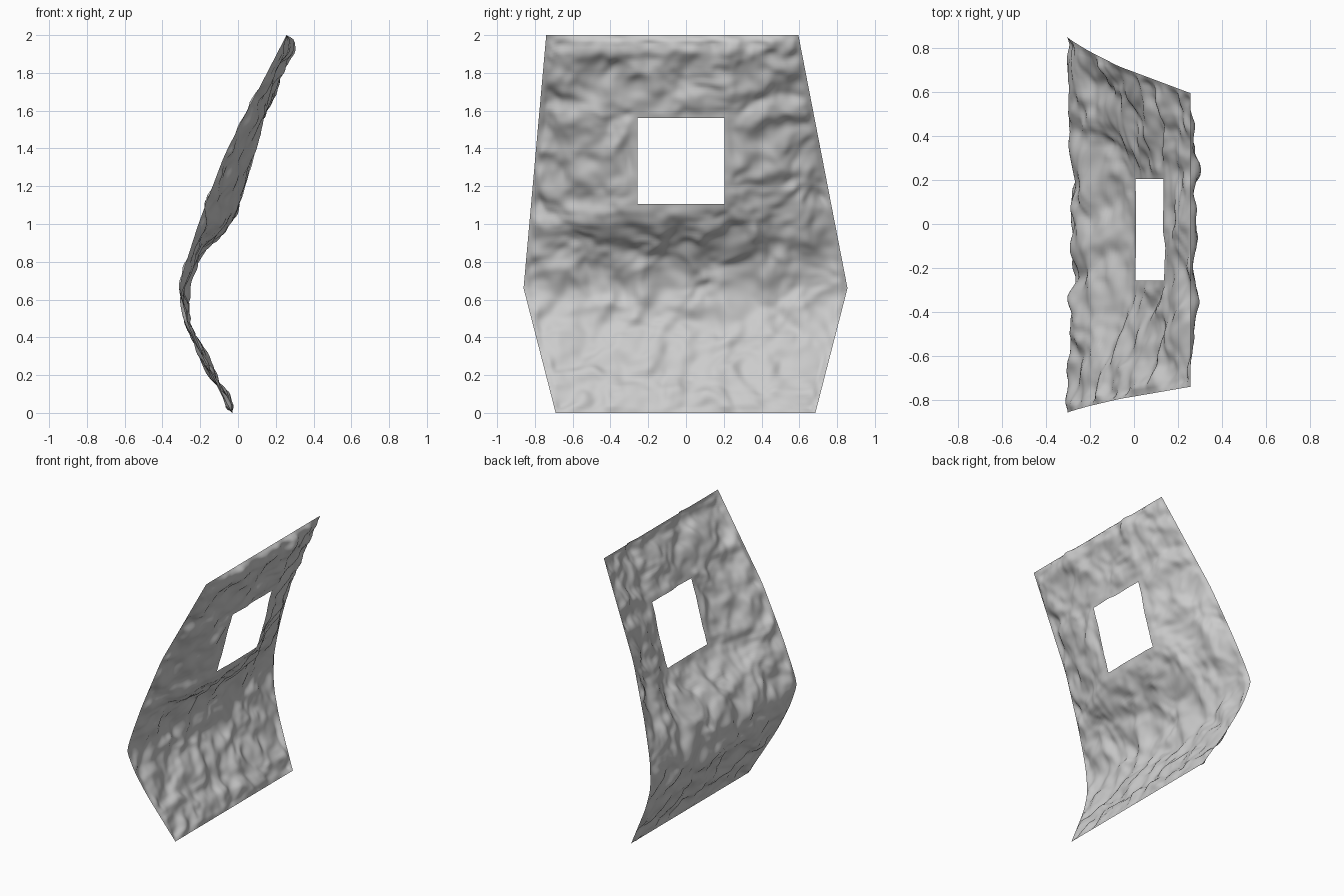
import bpy, bmesh
from mathutils import Vector, noise

if "Cube" in bpy.data.objects:
    bpy.data.objects.remove(bpy.data.objects["Cube"])

# Profiles as (z, value)
FRONT_Y = [(0, -.69), (.66, -.86), (2, -.74)]
BACK_Y = [(0, .685), (.66, .855), (2, .595)]
EDGE_X = [(0, -.03), (.15, -.11), (.33, -.205), (.5, -.275), (.66, -.31), (.78, -.28),
          (1, -.21), (1.37, -.07), (1.6, .05), (2, .257)]
MID_X = [(0, -.03), (.06, -.04), (.165, -.105), (.33, -.205), (.5, -.272), (.66, -.285),
         (.78, -.235), (.91, -.14), (.99, -.045), (1.1, .005), (1.2, .04), (1.37, .085),
         (1.56, .135), (1.8, .22), (1.96, .302), (2, .257)]
HOLE_Y = (-.258, .205)
HOLE_Z = (1.105, 1.56)


def linear(pts, z):
    for (a, p), (b, q) in zip(pts, pts[1:]):
        if z <= b:
            return p + (q - p) * (z - a) / (b - a)
    return pts[-1][1]


def soft(pts, z):
    # average of nearby samples rounds the profile corners
    r = min(.05, z, 2 - z)
    return sum(linear(pts, z + r * k / 3) for k in range(-3, 4)) / 7


def split(stops, counts):
    out = [stops[0]]
    for a, b, n in zip(stops, stops[1:], counts):
        out += [a + (b - a) * (i + 1) / n for i in range(n)]
    return out


def ease(t):
    t = max(0, min(1, t))
    return t * t * (3 - 2 * t)


# Wall sheet: rows follow z, columns line up with the window
rows = split([0, .66, HOLE_Z[0], HOLE_Z[1], 2], [52, 36, 34, 34])
NC = (44, 34, 44)
hole_c = (NC[0], NC[0] + NC[1])
bm = bmesh.new()
grid, info = [], {}
for z in rows:
    y0, y1 = linear(FRONT_Y, z), linear(BACK_Y, z)
    ex, mx = soft(EDGE_X, z), soft(MID_X, z)
    power = 1.15 + .9 * ease((z - 1.1) / .7)   # bulge gets fuller toward the top
    line = []
    for y in split([y0, *HOLE_Y, y1], NC):
        # distance from window band to outer edge, 0 to 1
        t = max((HOLE_Y[0] - y) / (HOLE_Y[0] - y0), (y - HOLE_Y[1]) / (y1 - HOLE_Y[1]), 0)
        v = bm.verts.new((ex + (mx - ex) * (1 - t ** power), y, z))
        info[v] = min(y - y0, y1 - y, z, 2 - z)
        line.append(v)
    grid.append(line)

for j in range(len(rows) - 1):
    in_z = HOLE_Z[0] - 1e-5 < rows[j] < HOLE_Z[1] - 1e-5
    for i in range(sum(NC)):
        if in_z and hole_c[0] <= i < hole_c[1]:
            continue
        bm.faces.new((grid[j][i], grid[j][i + 1], grid[j + 1][i + 1], grid[j + 1][i]))
bmesh.ops.delete(bm, geom=[v for v in bm.verts if not v.link_faces], context='VERTS')
bm.normal_update()

# Rocky relief, pinned along the outer border and calm around the window
moves = []
for v in bm.verts:
    p = v.co
    q = p * 7.5 + .5 * noise.noise_vector(p * 4)
    h = .034 * noise.noise(q) + .009 * noise.noise(q * 2.2)
    n = v.normal.copy()
    if n.x < 0:
        n = -n
    dy = max(HOLE_Y[0] - p.y, p.y - HOLE_Y[1], 0)
    dz = max(HOLE_Z[0] - p.z, p.z - HOLE_Z[1], 0)
    near = ease((dy * dy + dz * dz) ** .5 / .06)
    n = Vector((1, 0, 0)).lerp(n, near)
    moves.append((v, n * h * ease(info[v] / .04) * (.25 + .75 * near)))
for v, d in moves:
    v.co += d
for f in bm.faces:
    f.smooth = True

mesh = bpy.data.meshes.new("rock_wall_panel")
bm.to_mesh(mesh)
bm.free()
obj = bpy.data.objects.new("rock_wall_panel", mesh)
bpy.context.collection.objects.link(obj)
